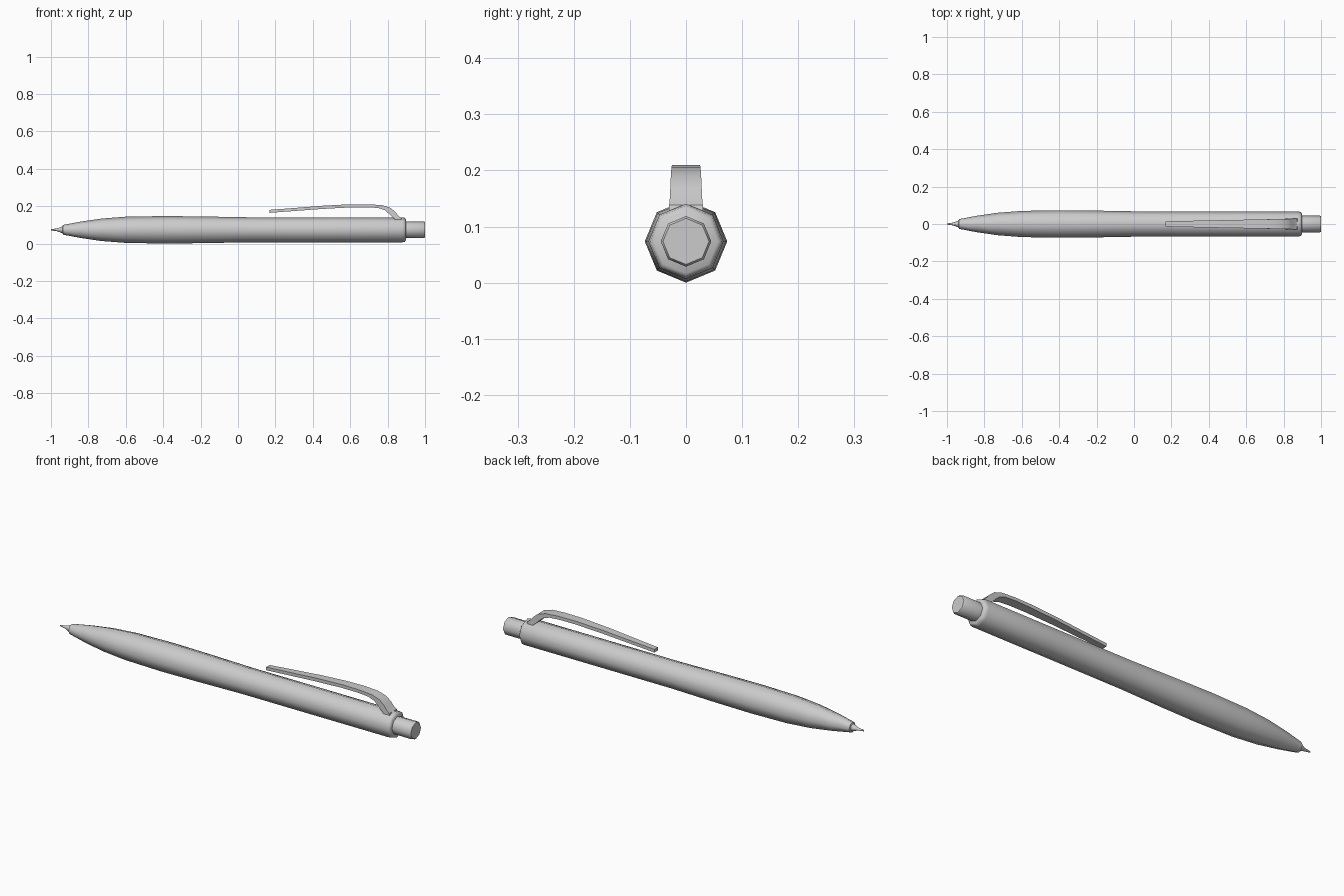
import bpy, bmesh, math

if "Cube" in bpy.data.objects:
    bpy.data.objects.remove(bpy.data.objects["Cube"])

AXIS_Z = 0.0735
SIDES = 8


def finish(name, bm, angle):
    bmesh.ops.recalc_face_normals(bm, faces=bm.faces)
    mesh = bpy.data.meshes.new(name)
    bm.to_mesh(mesh)
    bm.free()
    obj = bpy.data.objects.new(name, mesh)
    bpy.context.collection.objects.link(obj)
    bpy.ops.object.select_all(action='DESELECT')
    obj.select_set(True)
    bpy.context.view_layer.objects.active = obj
    bpy.ops.object.shade_smooth_by_angle(angle=math.radians(angle))
    return obj


def skin(bm, rings):
    """Bridge equal-sized point rings and cap both ends."""
    rings = [[bm.verts.new(p) for p in ring] for ring in rings]
    n = len(rings[0])
    for a, b in zip(rings, rings[1:]):
        for i in range(n):
            j = (i + 1) % n
            bm.faces.new((a[i], a[j], b[j], b[i]))
    bm.faces.new(rings[0])
    bm.faces.new(rings[-1])


def turned(name, profile):
    """Eight-sided part along x from (x, radius) pairs."""
    bm = bmesh.new()
    angles = [math.tau * i / SIDES for i in range(SIDES)]
    skin(bm, [[(x, r * math.cos(a), AXIS_Z + r * math.sin(a)) for a in angles]
              for x, r in profile])
    return finish(name, bm, 50)


# Barrel with tapered nose and rounded rear rim
turned("barrel", [(-0.938, 0.02), (-0.935, 0.026), (-0.84, 0.044), (-0.73, 0.06),
                  (-0.6, 0.07), (-0.4, 0.0735), (-0.2, 0.0715), (0.05, 0.067),
                  (0.5, 0.067), (0.878, 0.067), (0.892, 0.064), (0.897, 0.057)])

# Writing tip
turned("writing_tip", [(-0.93, 0.019), (-0.943, 0.017), (-0.965, 0.008), (-1.0, 0.003)])

# Push button
turned("push_button", [(0.88, 0.045), (0.994, 0.045), (1.0, 0.041)])

# Pocket clip: (top x, top z, underside x, underside z, half width)
stations = [(0.168, 0.180, 0.168, 0.164, 0.014),
            (0.30, 0.190, 0.30, 0.174, 0.017),
            (0.45, 0.202, 0.45, 0.185, 0.020),
            (0.60, 0.210, 0.60, 0.193, 0.023),
            (0.70, 0.210, 0.69, 0.194, 0.025),
            (0.77, 0.205, 0.75, 0.190, 0.026),
            (0.815, 0.191, 0.785, 0.178, 0.027),
            (0.842, 0.168, 0.808, 0.158, 0.028),
            (0.858, 0.148, 0.825, 0.141, 0.029),
            (0.872, 0.138, 0.835, 0.134, 0.030),
            (0.876, 0.122, 0.840, 0.122, 0.030)]
bm = bmesh.new()
skin(bm, [[(tx, -w, tz), (tx, w, tz), (ux, w, uz), (ux, -w, uz)]
          for tx, tz, ux, uz, w in stations])
finish("pocket_clip", bm, 35)
